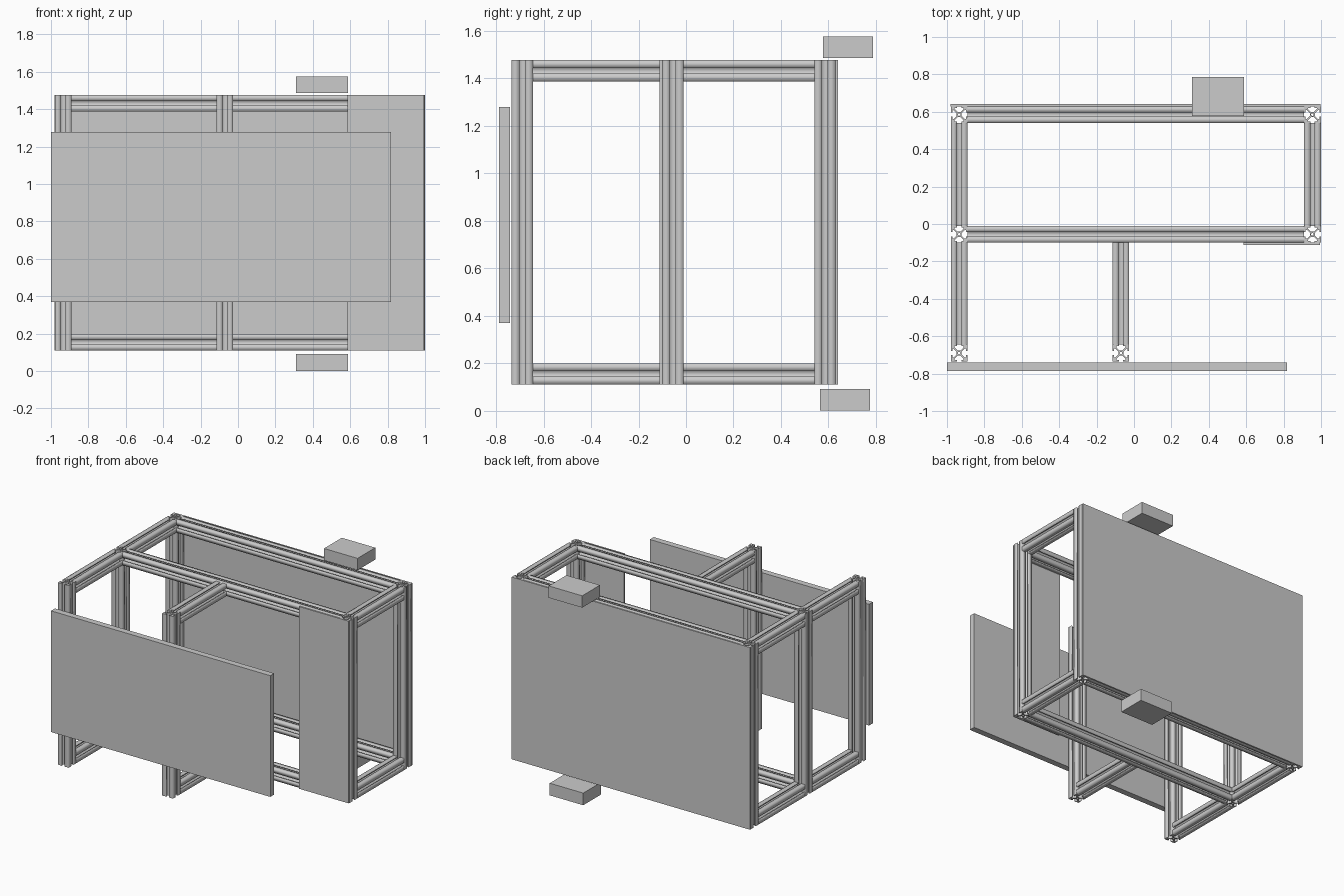
import bpy
import math

if "Cube" in bpy.data.objects:
    bpy.data.objects.remove(bpy.data.objects["Cube"])

S = 0.089            # width of a slotted bar
H = S / 2
Z0, Z1 = 0.11, 1.476  # bottom and top of the frame


def slot_outline():
    """Slotted bar section: one quarter, turned four times."""
    half = [(0.014, 0.008), (0.0295, 0.0235), (0.0365, 0.0235),
            (0.0365, 0.0115), (H, 0.0115)]
    quarter = half + [(H, H)] + [(y, x) for x, y in reversed(half)]
    pts = []
    for k in range(4):
        c, s = round(math.cos(k * math.pi / 2)), round(math.sin(k * math.pi / 2))
        pts += [(x * c - y * s, x * s + y * c) for x, y in quarter]
    return pts


OUTLINE = slot_outline()
BORE = [(0.007 * math.cos(a * math.pi / 6), 0.007 * math.sin(a * math.pi / 6))
        for a in range(12)]


def bar(name, axis, start, end, a, b):
    """Slotted bar along an axis; a and b are the other two coordinates in order."""
    cu = bpy.data.curves.new(name, 'CURVE')
    cu.dimensions = '2D'
    cu.fill_mode = 'BOTH'
    cu.extrude = (end - start) / 2
    for pts in (OUTLINE, BORE):
        sp = cu.splines.new('POLY')
        sp.points.add(len(pts) - 1)
        for p, (x, y) in zip(sp.points, pts):
            p.co = (x, y, 0, 1)
        sp.use_cyclic_u = True
    tmp = bpy.data.objects.new(name + "_profile", cu)
    bpy.context.collection.objects.link(tmp)
    bpy.context.view_layer.update()
    dg = bpy.context.evaluated_depsgraph_get()
    me = bpy.data.meshes.new_from_object(tmp.evaluated_get(dg))
    bpy.data.objects.remove(tmp)
    ob = bpy.data.objects.new(name, me)
    bpy.context.collection.objects.link(ob)
    m = (start + end) / 2
    if axis == 'x':
        ob.location, ob.rotation_euler = (m, a, b), (0, math.pi / 2, 0)
    elif axis == 'y':
        ob.location, ob.rotation_euler = (a, m, b), (math.pi / 2, 0, 0)
    else:
        ob.location = (a, b, m)
    return ob


def box(name, x, y, z):
    bpy.ops.mesh.primitive_cube_add(
        size=1, location=[(r[0] + r[1]) / 2 for r in (x, y, z)])
    ob = bpy.context.object
    ob.name = name
    ob.scale = [r[1] - r[0] for r in (x, y, z)]
    bpy.ops.object.transform_apply(location=False, rotation=False, scale=True)


XL, XM, XR = -0.935, -0.07, 0.954     # left, middle and right post lines
YF, YM, YB = -0.69, -0.055, 0.585     # front, middle and back post lines

# Upright posts
for name, x, y in [("back_left_post", XL, YB), ("back_right_post", XR, YB),
                   ("middle_left_post", XL, YM), ("middle_right_post", XR, YM),
                   ("front_left_post", XL, YF), ("front_middle_post", XM, YF)]:
    bar(name, 'z', Z0, Z1, x, y)

# Horizontal rails, top and bottom
for level, z in (("lower", Z0 + H), ("upper", Z1 - H)):
    bar(level + "_back_rail", 'x', XL + H, XR - H, YB, z)
    bar(level + "_middle_rail", 'x', XL + H, XR - H, YM, z)
    bar(level + "_left_back_rail", 'y', YM + H, YB - H, XL, z)
    bar(level + "_right_back_rail", 'y', YM + H, YB - H, XR, z)
    bar(level + "_left_front_rail", 'y', YF + H, YM - H, XL, z)
    bar(level + "_centre_front_rail", 'y', YF + H, YM - H, XM, z)

# Sheet panels
box("back_panel", (-0.98, 0.998), (0.6295, 0.641), (Z0, Z1))
box("side_front_panel", (0.585, 0.995), (-0.112, -0.0995), (Z0, Z1))
box("front_door_panel", (-1.0, 0.819), (-0.787, -0.741), (0.369, 1.278))

# Loose blocks above and below the back
box("upper_block", (0.31, 0.588), (0.577, 0.787), (1.486, 1.575))
box("lower_block", (0.31, 0.588), (0.564, 0.775), (0.0, 0.091))
